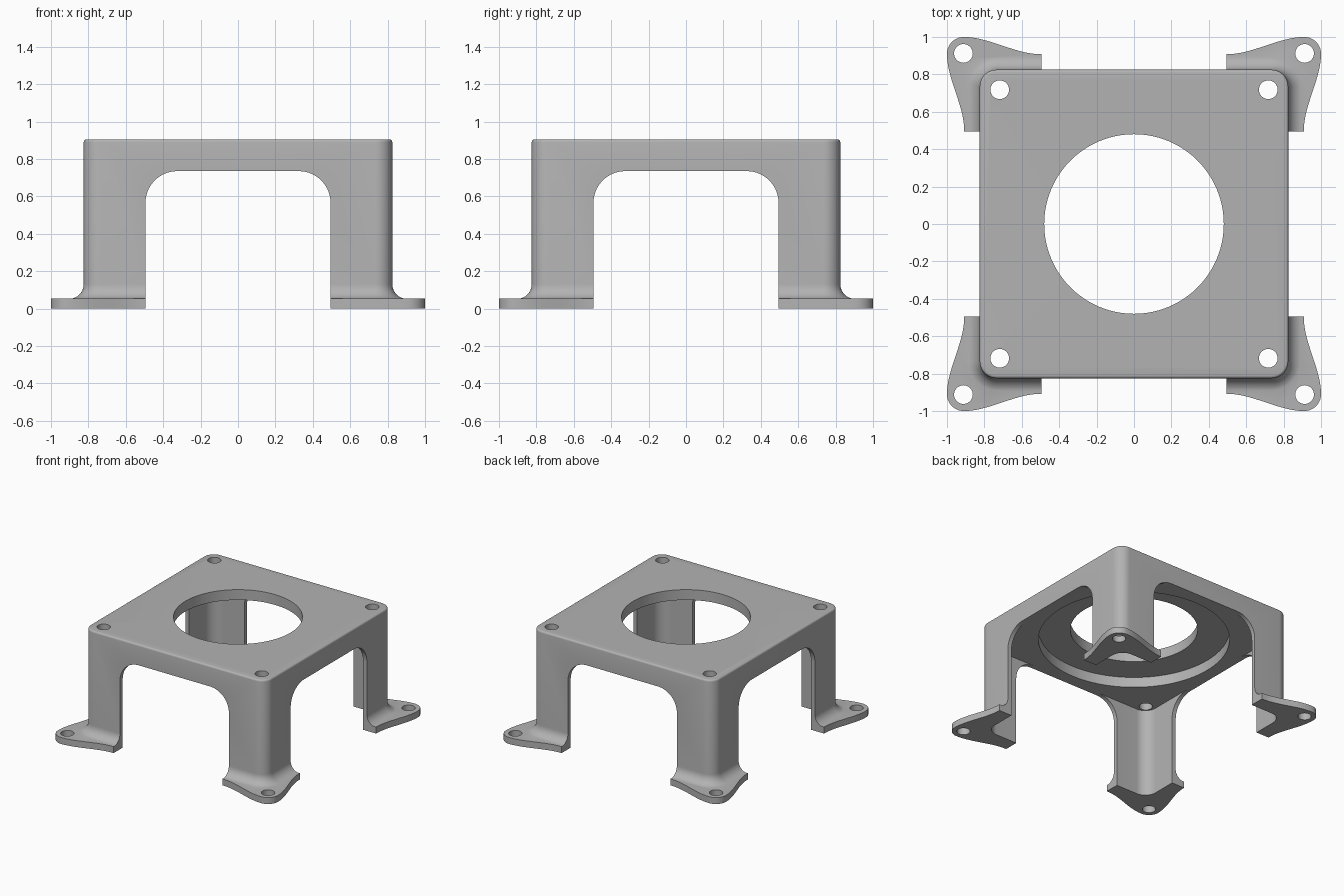
import bpy, bmesh
from math import sin, cos, pi, radians

cube = bpy.data.objects.get("Cube")
if cube:
    bpy.data.objects.remove(cube)

HALF, WALL, CORNER = 0.825, 0.035, 0.09   # body half width, leg wall, outer corner radius
TOP, UNDER = 0.905, 0.735                 # plate top and underside
FOOT, FILLET, ARCH = 0.053, 0.08, 0.17    # foot thickness, foot fillet, arch corner radius
GAP, HOLE = 0.495, 0.05                   # arch half width, screw hole radius

grey = bpy.data.materials.new("bracket grey")
grey.use_nodes = True
grey.diffuse_color = (0.45, 0.45, 0.45, 1)
grey.node_tree.nodes["Principled BSDF"].inputs["Base Color"].default_value = (0.45, 0.45, 0.45, 1)


def arc(cx, cy, r, start, end, steps=10):
    angles = [radians(start + (end - start) * i / steps) for i in range(steps + 1)]
    return [(cx + r * cos(a), cy + r * sin(a)) for a in angles]


def rounded_square(half, r):
    c = half - r
    return (arc(c, c, r, 0, 90) + arc(-c, c, r, 90, 180)
            + arc(-c, -c, r, 180, 270) + arc(c, -c, r, 270, 360))


def loft(name, rings):
    """Closed solid through equal-length rings of 3D points."""
    bm = bmesh.new()
    loops = [[bm.verts.new(p) for p in ring] for ring in rings]
    for a, b in zip(loops, loops[1:]):
        for i in range(len(a)):
            j = (i + 1) % len(a)
            bm.faces.new((a[i], a[j], b[j], b[i]))
    bm.faces.new(loops[0])
    bm.faces.new(loops[-1])
    bmesh.ops.recalc_face_normals(bm, faces=bm.faces)
    mesh = bpy.data.meshes.new(name)
    bm.to_mesh(mesh)
    bm.free()
    mesh.materials.append(grey)
    obj = bpy.data.objects.new(name, mesh)
    bpy.context.collection.objects.link(obj)
    return obj


def prism(name, outline, z0, z1):
    return loft(name, [[(x, y, z) for x, y in outline] for z in (z0, z1)])


def cylinder(name, x, y, r, z0, z1, sides):
    return prism(name, arc(x, y, r, 0, 360, sides)[:-1], z0, z1)


def combine(target, tool, operation):
    tool.hide_render = True
    mod = target.modifiers.new(operation, "BOOLEAN")
    mod.operation, mod.solver, mod.object = operation, "EXACT", tool
    bpy.context.view_layer.objects.active = target
    bpy.ops.object.modifier_apply(modifier=mod.name)
    bpy.data.objects.remove(tool)


# Body: rounded square flared into the feet, softened at the top edge
profile = [(FILLET, 0.01)]
profile += [(FILLET - FILLET * sin(a), FOOT - 0.002 + FILLET * (1 - cos(a)))
            for a in (pi / 2 * i / 8 for i in range(9))]
profile += [(-0.015 * (1 - cos(a)), TOP - 0.015 * (1 - sin(a)))
            for a in (pi / 2 * i / 4 for i in range(5))]
body = loft("fan_bracket", [[(x, y, z) for x, y in rounded_square(HALF + d, CORNER + d)]
                            for d, z in profile])

# Feet: rounded outer corner with S-curved flanks
flank = [(0.5 + 0.41 * t, 0.908 + 0.092 * t * t * (3 - 2 * t))
         for t in (i / 14 for i in range(14))]
outline = [(0.7, 0.7), (0.45, 0.7), (0.45, 0.908)] + flank
outline += arc(0.91, 0.91, 0.09, 90, 0) + [(y, x) for x, y in reversed(flank)]
outline += [(0.908, 0.45), (0.7, 0.45)]
for sx in (-1, 1):
    for sy in (-1, 1):
        foot = prism("foot", [(sx * x, sy * y) for x, y in outline], 0, FOOT)
        combine(body, foot, "UNION")

# Hollow inside of the legs
inner = HALF - WALL
combine(body, prism("cavity", rounded_square(inner, 0.1), -0.2, UNDER), "DIFFERENCE")

# Arched openings through both directions
c, h = GAP - ARCH, UNDER - ARCH
arch = [(-GAP, -0.2), (GAP, -0.2)] + arc(c, h, ARCH, 0, 90) + arc(-c, h, ARCH, 90, 180)
for turn in (False, True):
    ends = [[(e, u, z) if turn else (u, e, z) for u, z in arch] for e in (-1.2, 1.2)]
    combine(body, loft("arch_cutter", ends), "DIFFERENCE")

# Central opening and the wider recess below it
combine(body, cylinder("opening", 0, 0, 0.48, 0.5, 1.2, 96), "DIFFERENCE")
combine(body, cylinder("recess", 0, 0, 0.72, 0.5, UNDER + 0.085, 96), "DIFFERENCE")

# Screw holes in the plate and in the feet
for sx in (-1, 1):
    for sy in (-1, 1):
        for p, z0, z1 in ((0.718, 0.5, 1.2), (0.912, -0.2, 0.3)):
            combine(body, cylinder("screw_hole", sx * p, sy * p, HOLE, z0, z1, 32), "DIFFERENCE")

bpy.ops.object.select_all(action="DESELECT")
body.select_set(True)
bpy.context.view_layer.objects.active = body
bpy.ops.object.shade_smooth_by_angle(angle=radians(30))
